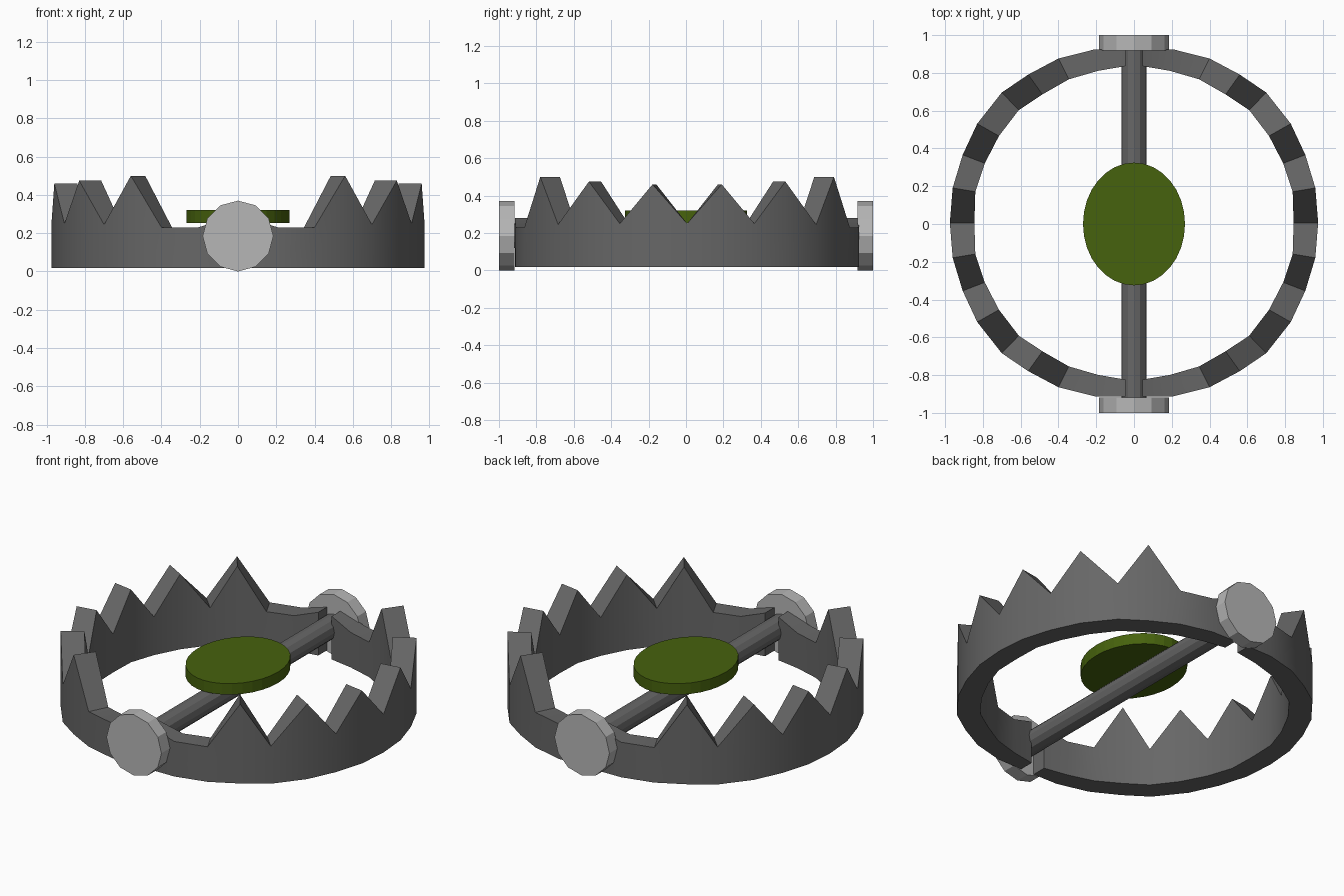
import bpy, bmesh, math
from mathutils import Matrix

if "Cube" in bpy.data.objects:
    bpy.data.objects.remove(bpy.data.objects["Cube"])


def material(name, rgb):
    m = bpy.data.materials.new(name)
    m.diffuse_color = (*rgb, 1)
    m.use_nodes = True
    m.node_tree.nodes["Principled BSDF"].inputs["Base Color"].default_value = m.diffuse_color
    return m


DARK = material("dark iron", (0.135, 0.135, 0.135))
LIGHT = material("light steel", (0.47, 0.47, 0.47))
GREEN = material("olive green", (0.062, 0.122, 0.004))


def finish(bm, name, mat, smooth=None):
    bmesh.ops.recalc_face_normals(bm, faces=bm.faces)
    me = bpy.data.meshes.new(name)
    bm.to_mesh(me)
    bm.free()
    ob = bpy.data.objects.new(name, me)
    bpy.context.collection.objects.link(ob)
    me.materials.append(mat)
    if smooth:
        bpy.ops.object.select_all(action='DESELECT')
        ob.select_set(True)
        bpy.context.view_layer.objects.active = ob
        bpy.ops.object.shade_smooth_by_angle(angle=math.radians(smooth))
    return ob


def cylinder(name, mat, sides, r, depth, matrix, smooth=None):
    bm = bmesh.new()
    bmesh.ops.create_cone(bm, cap_ends=True, segments=sides, radius1=r,
                          radius2=r, depth=depth, matrix=matrix)
    return finish(bm, name, mat, smooth)


# Quarter jaw stations: outer x, outer y, inner x, inner y, top height
QUARTER = [
    (0.975, 0.0, 0.845, 0.0, 0.25),
    (0.96, 0.185, 0.84, 0.165, 0.46),
    (0.907, 0.36, 0.79, 0.315, 0.25),
    (0.83, 0.525, 0.715, 0.46, 0.475),
    (0.70, 0.69, 0.61, 0.597, 0.245),
    (0.56, 0.785, 0.485, 0.68, 0.50),
    (0.40, 0.87, 0.345, 0.76, 0.23),
    (0.21, 0.918, 0.19, 0.805, 0.23),
    (0.045, 0.92, 0.045, 0.83, 0.28),
]
BOTTOM = 0.017
Y_SHIFT = 0.006


def jaw(name, side):
    stations = [(ox, -oy, ix, -iy, z) for ox, oy, ix, iy, z in QUARTER[:0:-1]] + QUARTER
    bm = bmesh.new()
    rings = []
    for ox, oy, ix, iy, z in stations:
        rings.append([bm.verts.new((side * x, y + Y_SHIFT, h)) for x, y, h in
                      ((ox, oy, BOTTOM), (ox, oy, z), (ix, iy, z), (ix, iy, BOTTOM))])
    for a, b in zip(rings, rings[1:]):
        for i in range(4):
            j = (i + 1) % 4
            bm.faces.new((a[i], a[j], b[j], b[i]))
    bm.faces.new(rings[0])
    bm.faces.new(rings[-1])
    return finish(bm, name, DARK, 30)


# Toothed jaws
jaw("right_jaw", 1)
jaw("left_jaw", -1)

# Cross bar and hinge discs along y
ALONG_Y = Matrix.Rotation(math.pi / 2, 4, 'X')
AXIS = Matrix.Translation((0, 0, 0.185))
cylinder("cross_bar", DARK, 12, 0.066, 1.86, AXIS @ ALONG_Y)
for label, s in (("front", -1), ("back", 1)):
    cylinder(label + "_hinge_disc", LIGHT, 12, 0.185, 0.082,
             Matrix.Translation((0, s * 0.959, 0)) @ AXIS @ ALONG_Y)

# Oval trigger plate
cylinder("trigger_plate", GREEN, 32, 1.0, 1.0,
         Matrix.Translation((0, 0, 0.287)) @ Matrix.Diagonal((0.27, 0.325, 0.067, 1)))
